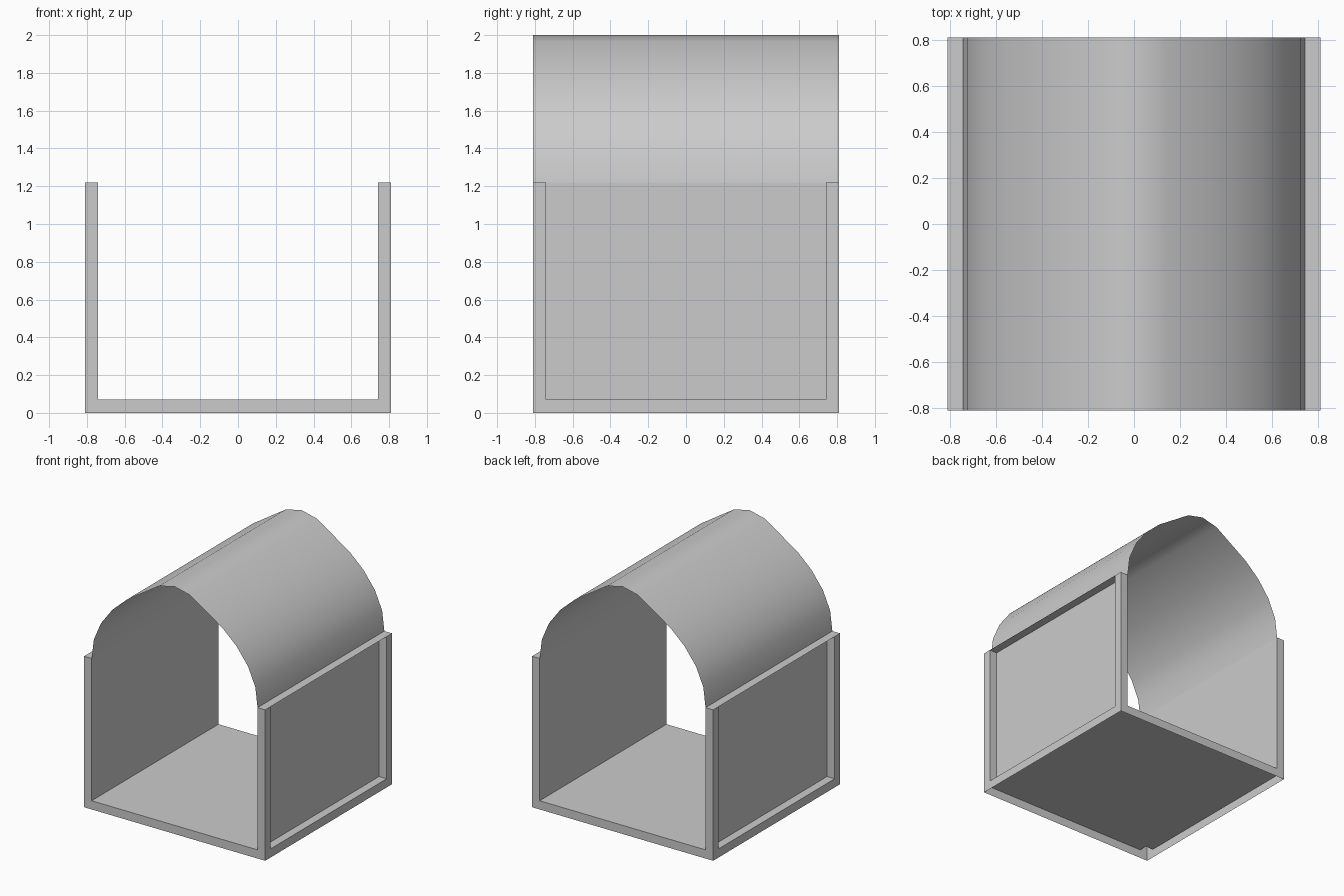
import bpy
import math

if "Cube" in bpy.data.objects:
    bpy.data.objects.remove(bpy.data.objects["Cube"])

O, I = 0.81, 0.742      # outer and inner half widths
T, H = 0.07, 1.22       # strip width, wall height


def sheet(name, quads, smooth=False):
    """One object made of thin quads."""
    verts = [v for q in quads for v in q]
    faces = [tuple(range(4 * i, 4 * i + 4)) for i in range(len(quads))]
    me = bpy.data.meshes.new(name)
    me.from_pydata(verts, [], faces)
    ob = bpy.data.objects.new(name, me)
    bpy.context.collection.objects.link(ob)
    return ob


def quad_x(x, y0, y1, z0, z1):
    return [(x, y0, z0), (x, y1, z0), (x, y1, z1), (x, y0, z1)]


def quad_y(y, x0, x1, z0, z1):
    return [(x0, y, z0), (x1, y, z0), (x1, y, z1), (x0, y, z1)]


def quad_z(z, x0, x1, y0, y1):
    return [(x0, y0, z), (x1, y0, z), (x1, y1, z), (x0, y1, z)]


# floor, raised by the strip width, open under the corner posts
sheet("floor", [quad_z(T, -I, I, -O, O)])

for side, s in (("left", -1), ("right", 1)):
    # recessed wall panel
    sheet(side + "_wall", [quad_x(s * I, -O, O, T, H)])
    # ledges above and below the panel, and the outer bottom strip
    sheet(side + "_ledges", [quad_z(H, s * I, s * O, -O, O),
                             quad_z(T, s * I, s * O, -I, I)])
    sheet(side + "_bottom_strip", [quad_x(s * O, -I, I, 0, T)])
    # hollow corner posts
    for end, e in (("front", -1), ("back", 1)):
        sheet(f"{end}_{side}_post", [
            quad_y(e * O, s * I, s * O, 0, H),
            quad_x(s * O, e * I, e * O, 0, H),
            quad_y(e * I, s * I, s * O, T, H)])

# front and back bottom strips
for end, e in (("front", -1), ("back", 1)):
    sheet(end + "_bottom_strip", [quad_y(e * O, -I, I, 0, T)])

# vaulted roof: half profile mirrored, then swept along y
half = [(I, H), (0.722, 1.38), (0.657, 1.53), (0.555, 1.665),
        (0.43, 1.778), (0.14, 1.967)]
profile = half + [(0, 2.0)] + [(-x, z) for x, z in reversed(half)]
n = len(profile)
me = bpy.data.meshes.new("roof")
me.from_pydata([(x, y, z) for y in (-O, O) for x, z in profile], [],
               [(i, i + n, i + n + 1, i + 1) for i in range(n - 1)])
me.flip_normals() if me.polygons[n // 2].normal.z < 0 else None
roof = bpy.data.objects.new("roof", me)
bpy.context.collection.objects.link(roof)
bpy.context.view_layer.objects.active = roof
roof.select_set(True)
bpy.ops.object.shade_smooth_by_angle(angle=math.radians(30))
